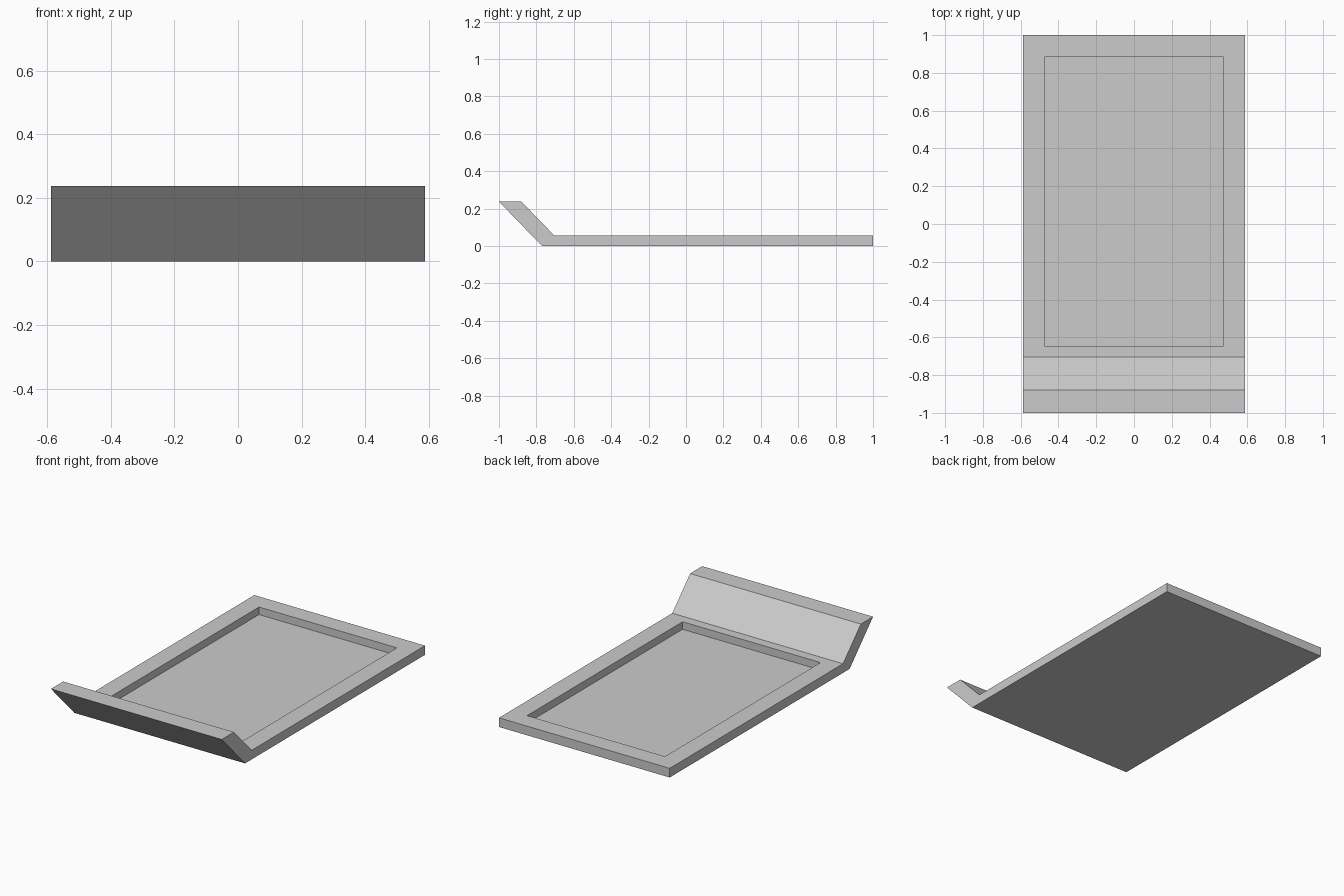
import bpy, bmesh

if "Cube" in bpy.data.objects:
    bpy.data.objects.remove(bpy.data.objects["Cube"])

HALF_W = 0.588
# Side profile (y, z): flat slab with a slanted lip at the front
PROFILE = [(-1, 0.237), (-0.77, 0), (1, 0), (1, 0.057), (-0.705, 0.057), (-0.88, 0.237)]
# Recess in the top of the slab
RECESS_X, RECESS_Y, FLOOR_Z = 0.475, (-0.645, 0.885), 0.01

grey = bpy.data.materials.new("plain_grey")
grey.diffuse_color = (0.6, 0.6, 0.6, 1)
grey.use_nodes = True
grey.node_tree.nodes["Principled BSDF"].inputs["Base Color"].default_value = grey.diffuse_color

# Tray body: sweep the profile across the width
bm = bmesh.new()
side = bm.faces.new([bm.verts.new((-HALF_W, y, z)) for y, z in PROFILE])
swept = bmesh.ops.extrude_face_region(bm, geom=[side])["geom"]
bmesh.ops.translate(bm, verts=[g for g in swept if isinstance(g, bmesh.types.BMVert)],
                    vec=(2 * HALF_W, 0, 0))
bmesh.ops.recalc_face_normals(bm, faces=bm.faces)

# Recess: inset the slab's top face, then sink it
top = max((f for f in bm.faces if f.normal.z > 0.99), key=lambda f: f.calc_area())
bmesh.ops.inset_region(bm, faces=[top], thickness=0.1)
for v in top.verts:
    v.co.x = RECESS_X if v.co.x > 0 else -RECESS_X
    v.co.y = RECESS_Y[1] if v.co.y > 0 else RECESS_Y[0]
floor = bmesh.ops.extrude_discrete_faces(bm, faces=[top])["faces"][0]
for v in floor.verts:
    v.co.z = FLOOR_Z
bmesh.ops.recalc_face_normals(bm, faces=bm.faces)

mesh = bpy.data.meshes.new("tray")
bm.to_mesh(mesh)
bm.free()
mesh.materials.append(grey)
bpy.context.collection.objects.link(bpy.data.objects.new("tray", mesh))
